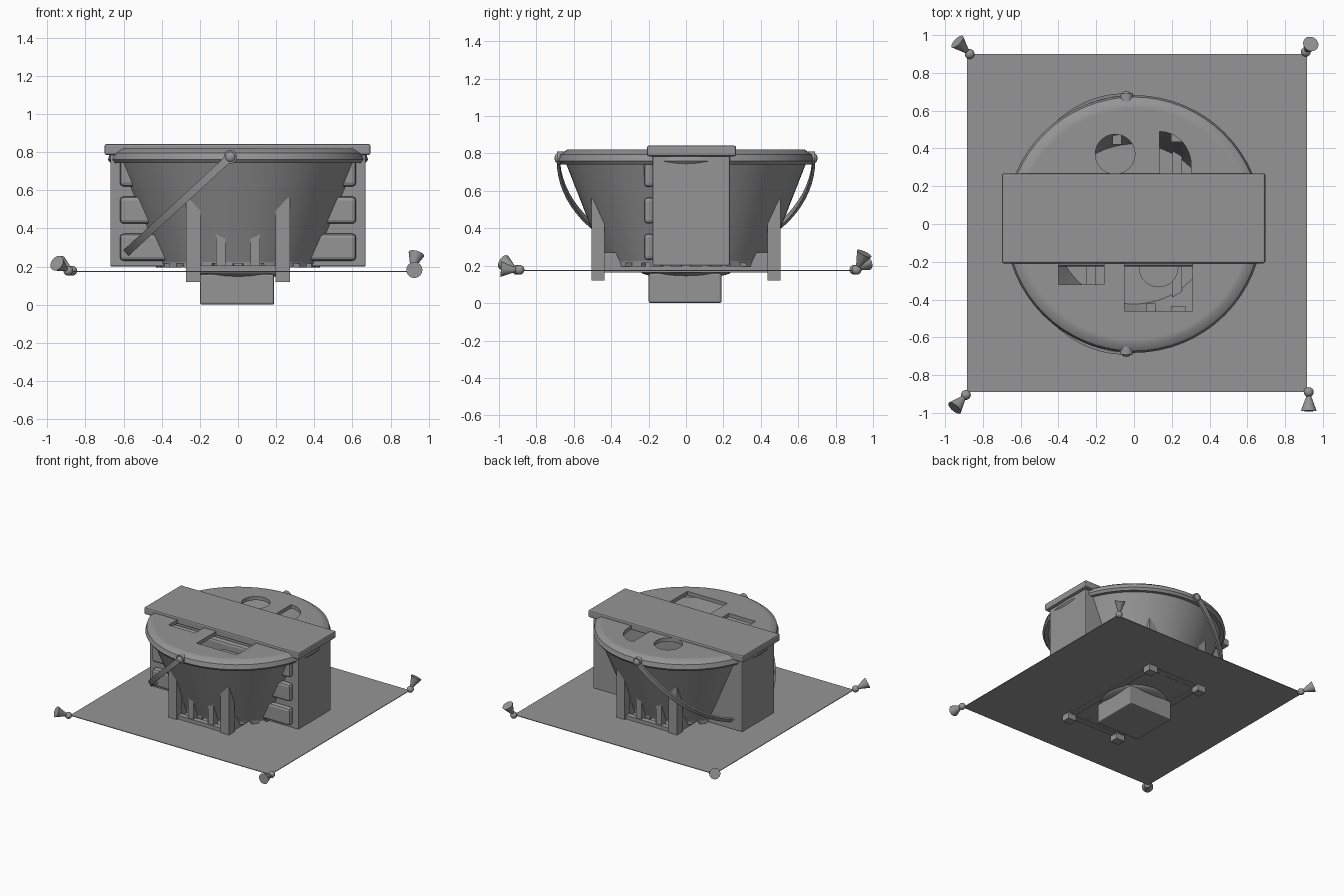
import bpy, bmesh, math
from mathutils import Vector

cube = bpy.data.objects.get("Cube")
if cube:
    bpy.data.objects.remove(cube, do_unlink=True)

grey = bpy.data.materials.new("mid_grey")
grey.use_nodes = True
colour = (0.3, 0.3, 0.3, 1)
grey.diffuse_color = colour
grey.node_tree.nodes["Principled BSDF"].inputs["Base Color"].default_value = colour


def finish(name, bm, bevel=0, smooth=False):
    bmesh.ops.recalc_face_normals(bm, faces=bm.faces)
    mesh = bpy.data.meshes.new(name)
    bm.to_mesh(mesh)
    bm.free()
    mesh.materials.append(grey)
    obj = bpy.data.objects.new(name, mesh)
    bpy.context.collection.objects.link(obj)
    if bevel:
        mod = obj.modifiers.new("bevel", "BEVEL")
        mod.width = bevel
        mod.segments = 2
    if smooth:
        bpy.ops.object.select_all(action="DESELECT")
        obj.select_set(True)
        bpy.context.view_layer.objects.active = obj
        bpy.ops.object.shade_smooth_by_angle(angle=math.radians(35))
    return obj


def box(name, x, y, z, bevel=0):
    bm = bmesh.new()
    bmesh.ops.create_cube(bm, size=1)
    for v in bm.verts:
        for i, (lo, hi) in enumerate((x, y, z)):
            v.co[i] = lo if v.co[i] < 0 else hi
    return finish(name, bm, bevel)


def cone(name, start, end, r1, r2, sides=32, smooth=True):
    start, end = Vector(start), Vector(end)
    bm = bmesh.new()
    bmesh.ops.create_cone(bm, cap_ends=True, segments=sides, radius1=r1,
                          radius2=r2, depth=(end - start).length)
    rot = (end - start).to_track_quat("Z", "Y")
    for v in bm.verts:
        v.co = rot @ v.co + (start + end) / 2
    return finish(name, bm, smooth=smooth)


def ball(name, centre, size):
    bm = bmesh.new()
    bmesh.ops.create_uvsphere(bm, u_segments=32, v_segments=16, radius=1)
    for v in bm.verts:
        v.co = Vector(c + a * s for c, a, s in zip(centre, v.co, size))
    return finish(name, bm, smooth=True)


def lathe(name, profile, sides=64):
    # spin a closed (radius, height) outline about z
    bm = bmesh.new()
    rings = []
    for i in range(sides):
        a = 2 * math.pi * i / sides
        rings.append([bm.verts.new((r * math.cos(a), r * math.sin(a), z))
                      for r, z in profile])
    n = len(profile)
    for i in range(sides):
        p, q = rings[i], rings[(i + 1) % sides]
        for j in range(n):
            bm.faces.new((p[j], q[j], q[(j + 1) % n], p[(j + 1) % n]))
    return finish(name, bm, smooth=True)


# ground sheet, lower block and shallow dome under the tub
box("ground_sheet", (-.885, .915), (-.89, .90), (.171, .176))
box("lower_block", (-.2, .19), (-.2, .19), (0, .16), .01)
ball("lower_dome", (0, 0, .175), (.25, .25, .045))

# tub wall with rolled rim, floor and teeth
lathe("tub_wall", [(.437, .225), (.643, .75), (.625, .75), (.42, .225)])
lathe("tub_rim", [(.61, .745), (.668, .742), (.682, .76), (.672, .795),
                  (.635, .82), (.61, .82)])
cone("tub_floor", (0, 0, .215), (0, 0, .235), .435, .437, 64)
for i in range(24):
    a = 2 * math.pi * (i + .5) / 24
    tooth = box("tub_tooth", (.39, .43), (-.03, .03), (.195, .23))
    tooth.rotation_euler.z = a

# tub cover with openings
cover = cone("tub_cover", (0, 0, .79), (0, 0, .82), .63, .63, 64)
cutters = [
    cone("round_cutter", (-.1, .37, .7), (-.1, .37, .9), .105, .105),
    box("small_cutter", (-.4, -.16), (-.32, -.1), (.7, .9)),
    box("large_cutter", (-.05, .31), (-.46, -.1), (.7, .9)),
]
bm = bmesh.new()
outline = [(.135, .2)] + [
    (.135 + .168 * math.sin(t * math.pi / 16), .31 + .18 * math.cos(t * math.pi / 16))
    for t in range(9)] + [(.303, .2)]
base = bm.faces.new([bm.verts.new((x, y, .7)) for x, y in outline])
top = bmesh.ops.extrude_face_region(bm, geom=[base])["geom"]
for v in top:
    if isinstance(v, bmesh.types.BMVert):
        v.co.z = .9
cutters.append(finish("arched_cutter", bm))
for cutter in cutters:
    mod = cover.modifiers.new("opening", "BOOLEAN")
    mod.object = cutter
    mod.solver = "EXACT"
    cutter.hide_render = True
    cutter.hide_viewport = True
    cutter.display_type = "WIRE"

# inner column
cone("inner_column", (.13, -.23, .22), (.13, -.23, .7), .105, .105)

# legs, short ribs and joining rails
for sx in (-1, 1):
    for sy in (-1, 1):
        xs = sorted((sx * .197, sx * .272))
        box("leg", xs, sorted((sy * .435, sy * .505)), (.12, .56))
        box("short_rib", sorted((sx * .065, sx * .115)),
            sorted((sy * .42, sy * .48)), (.17, .38))
    box("long_rail", sorted((sx * .205, sx * .255)), (-.45, .45), (.165, .27))
    box("cross_rail", (-.24, .24), sorted((sx * .445, sx * .49)), (.165, .205))

# cabinet across the tub, with lid and raised drawer fronts
box("cabinet", (-.67, .67), (-.18, .235), (.2, .8), .008)
box("cabinet_lid", (-.7, .695), (-.208, .268), (.785, .842), .01)
for z in (.23, .425, .62):
    box("drawer_front", (-.62, .62), (-.225, -.17), (z, z + .142), .02)

# tilted carrying handle: a flat strap swept along half an ellipse
bm = bmesh.new()
down = Vector((-.57, 0, -.525))
across = down.cross(Vector((0, 1, 0))).normalized() * .02
previous = None
for i in range(41):
    a = math.pi * i / 40
    pivot = Vector((-.04, 0, .775))
    ring = []
    for grow, side in ((0, -1), (0, 1), (.016, 1), (.016, -1)):
        ring.append(bm.verts.new(
            pivot + down * (math.sin(a) * (1 + grow))
            + Vector((0, (.675 + grow) * math.cos(a), 0)) + across * side))
    if previous:
        for j in range(4):
            k = (j + 1) % 4
            bm.faces.new((previous[j], previous[k], ring[k], ring[j]))
    else:
        bm.faces.new(ring)
    previous = ring
bm.faces.new(previous)
finish("handle", bm, smooth=True)
for s in (-1, 1):
    cone("handle_pivot", (-.04, s * .64, .775), (-.04, s * .69, .775), .035, .035)
    ball("pivot_cap", (-.04, s * .685, .775), (.027, .018, .027))

# corner lamps: ball joint and flared cone
lamps = [
    ((-.89, -.905), (-.6, -.7, .4)),
    ((.925, -.89), (0, -1, .04)),
    ((.91, .912), (.25, .4, .85)),
    ((-.87, .9), (-.6, .6, .35)),
]
for (x, y), way in lamps:
    joint = Vector((x, y, .178))
    way = Vector(way).normalized()
    ball("lamp_joint", joint, (.026, .026, .026))
    cone("lamp_shade", joint + way * .02, joint + way * .1, .012, .042)
